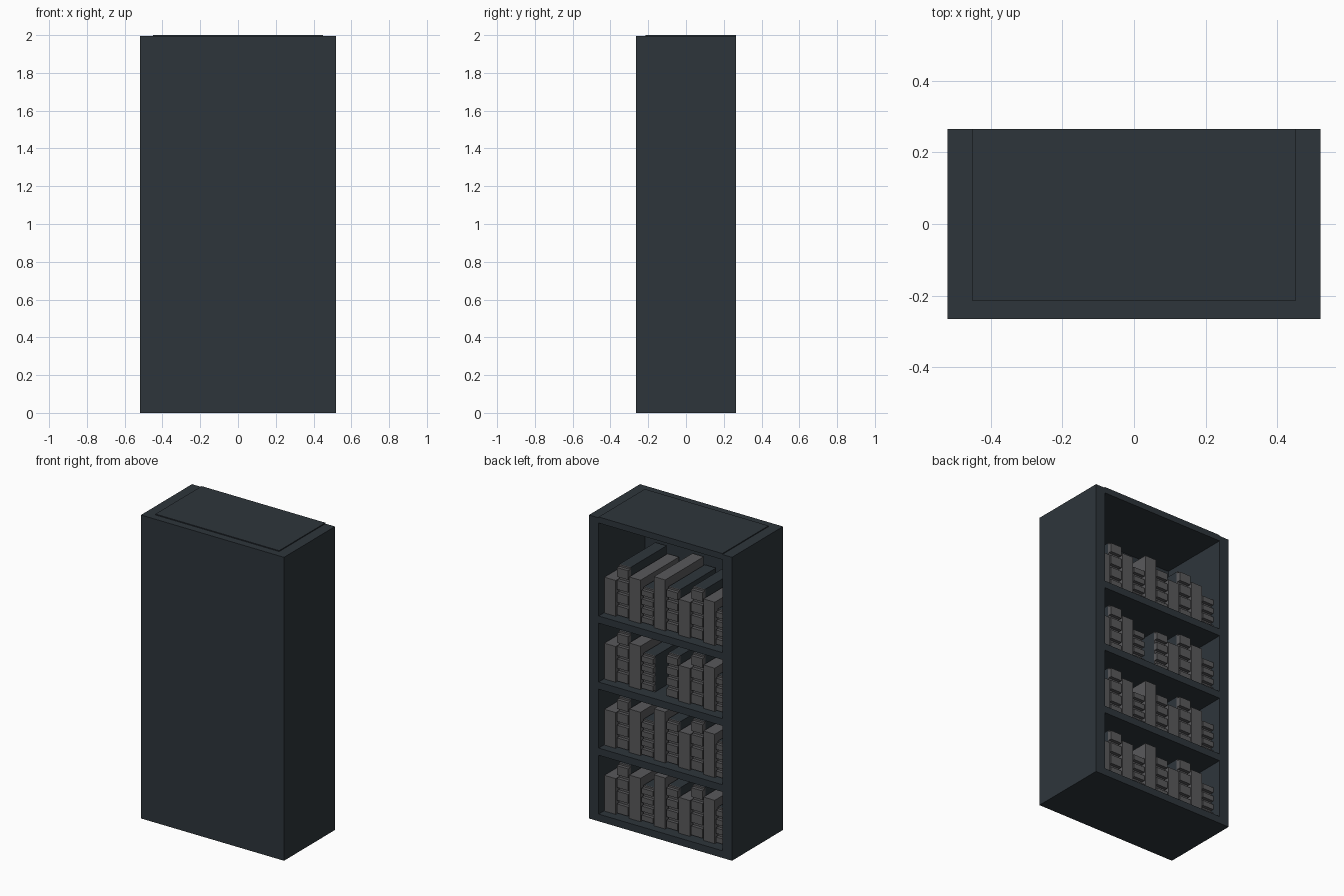
import bpy

default = bpy.data.objects.get("Cube")
if default:
    bpy.data.objects.remove(default, do_unlink=True)


def material(name, color):
    m = bpy.data.materials.new(name)
    m.use_nodes = True
    m.diffuse_color = (*color, 1)
    m.node_tree.nodes["Principled BSDF"].inputs["Base Color"].default_value = (*color, 1)
    return m


SLATE = material("dark slate", (0.027, 0.036, 0.044))
GRAY = material("book gray", (0.10, 0.10, 0.105))


def box(name, x, y, z, mat):
    """Box from (low, high) ranges on each axis."""
    mesh = bpy.data.meshes.new(name)
    verts = [(a, b, c) for a in x for b in y for c in z]
    faces = [(0, 1, 3, 2), (4, 6, 7, 5), (0, 4, 5, 1),
             (2, 3, 7, 6), (0, 2, 6, 4), (1, 5, 7, 3)]
    mesh.from_pydata(verts, [], faces)
    mesh.materials.append(mat)
    obj = bpy.data.objects.new(name, mesh)
    bpy.context.collection.objects.link(obj)
    return obj


HALF_W, HALF_D, INNER_W = 0.52, 0.265, 0.45
INNER_Y = -0.215
WALL_TOP = 1.994
SHELF, PITCH = 0.047, 0.434

# Case: closed front, two sides and an inset top that stands slightly proud
box("front_panel", (-HALF_W, HALF_W), (-HALF_D, INNER_Y), (0, WALL_TOP), SLATE)
box("right_side", (-HALF_W, -INNER_W), (INNER_Y, HALF_D), (0, WALL_TOP), SLATE)
box("left_side", (INNER_W, HALF_W), (INNER_Y, HALF_D), (0, WALL_TOP), SLATE)
box("top_panel", (-INNER_W, INNER_W), (INNER_Y, HALF_D), (1.96, 2), SLATE)

# Books: heights repeat in threes, every other one has a ribbed spine
HEIGHTS = (0.235, 0.335, 0.285)
BOOK_W, BOOK_PITCH = 0.082, 0.09
BACK, FACE = -0.19, 0.21


def plain_book(x, z, h):
    box("plain_book", x, (BACK, FACE), (z, z + h), GRAY)


def ribbed_book(x, z, h):
    box("ribbed_book_cover", x, (BACK, FACE - 0.03), (z, z + h), SLATE)
    box("ribbed_book_spine", x, (FACE - 0.03, FACE - 0.022), (z, z + h), GRAY)
    step = h / 4
    for k in range(4):
        low = z + k * step + 0.012
        box("spine_rib", x, (FACE - 0.022, FACE), (low, low + step - 0.024), GRAY)


for row in range(4):
    base = row * PITCH
    box("shelf", (-INNER_W, INNER_W), (INNER_Y, HALF_D), (base, base + SHELF), SLATE)
    for i in range(10):
        if row == 2 and i == 4:
            continue  # empty slot
        mid = 0.405 - i * BOOK_PITCH
        x = (mid - BOOK_W / 2, mid + BOOK_W / 2)
        build = ribbed_book if i % 2 else plain_book
        build(x, base + SHELF, HEIGHTS[i % 3])
